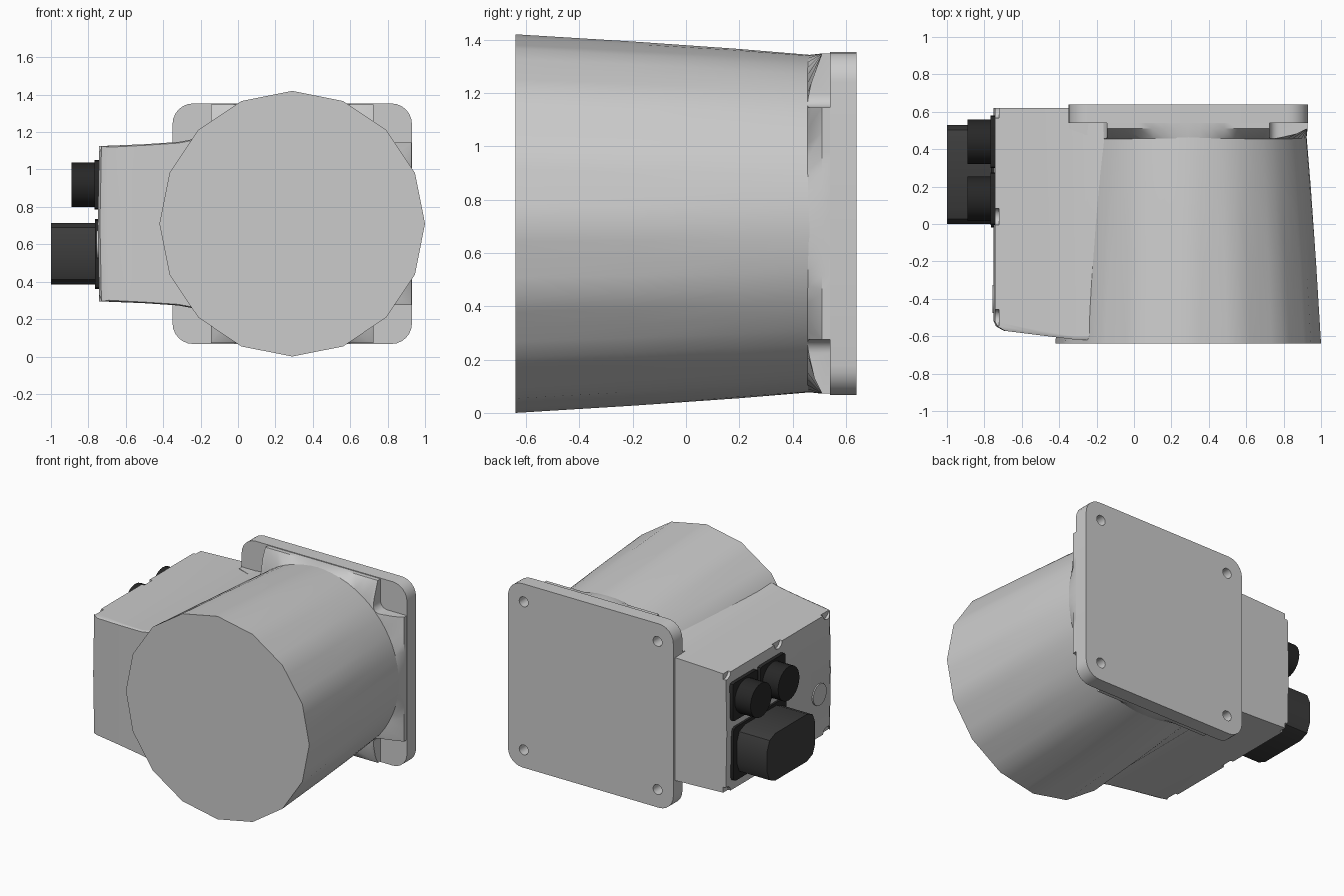
import bpy, bmesh
from math import cos, sin, pi, radians
from mathutils import Vector

if "Cube" in bpy.data.objects:
    bpy.data.objects.remove(bpy.data.objects["Cube"])

CX, CZ = 0.29, 0.71      # drum axis
N = 64


def loft(name, rings, colour=None, angle=30):
    """Skin closed rings of equal length and cap both ends."""
    bm = bmesh.new()
    vs = [[bm.verts.new(p) for p in r] for r in rings]
    n = len(rings[0])
    for a, b in zip(vs, vs[1:]):
        for i in range(n):
            j = (i + 1) % n
            bm.faces.new((a[i], a[j], b[j], b[i]))
    bm.faces.new(vs[0][::-1])
    bm.faces.new(vs[-1])
    bmesh.ops.recalc_face_normals(bm, faces=bm.faces)
    me = bpy.data.meshes.new(name)
    bm.to_mesh(me)
    bm.free()
    ob = bpy.data.objects.new(name, me)
    bpy.context.collection.objects.link(ob)
    if colour:
        mat = bpy.data.materials.new(name + "_paint")
        mat.diffuse_color = (*colour, 1)
        mat.use_nodes = True
        mat.node_tree.nodes["Principled BSDF"].inputs["Base Color"].default_value = mat.diffuse_color
        me.materials.append(mat)
    smooth(ob, angle)
    return ob


def smooth(ob, angle=30):
    bpy.ops.object.select_all(action='DESELECT')
    ob.select_set(True)
    bpy.context.view_layer.objects.active = ob
    bpy.ops.object.shade_smooth_by_angle(angle=radians(angle))


def cut(ob, cutters):
    bpy.context.view_layer.objects.active = ob
    for c in cutters:
        m = ob.modifiers.new("cut", 'BOOLEAN')
        m.operation, m.solver, m.object = 'DIFFERENCE', 'EXACT', c
        bpy.ops.object.modifier_apply(modifier=m.name)
        bpy.data.objects.remove(c)
    smooth(ob)


def circle(u, v, r, n):
    return [(u + r * cos(2 * pi * i / n), v + r * sin(2 * pi * i / n)) for i in range(n)]


def round_rect(u0, u1, v0, v1, r, seg=6):
    pts = []
    for k, (u, v) in enumerate([(u1 - r, v1 - r), (u0 + r, v1 - r), (u0 + r, v0 + r), (u1 - r, v0 + r)]):
        for i in range(seg + 1):
            a = (k + i / seg) * pi / 2
            pts.append((u + r * cos(a), v + r * sin(a)))
    return pts


def along_y(name, pts, y0, y1, **kw):
    return loft(name, [[(u, y, v) for u, v in pts] for y in (y0, y1)], **kw)


def along_x(name, pts, x0, x1, **kw):
    return loft(name, [[(x, u, v) for u, v in pts] for x in (x0, x1)], **kw)


# Tapered drum: sixteen-sided at the front, round at the back
def drum_ring(y, r, facet):
    ring = []
    for i in range(N):
        a = 2 * pi * i / N
        poly = cos(pi / 16) / cos(a % (pi / 8) - pi / 16)
        rr = r * (1 + facet * (poly - 1))
        ring.append((CX + rr * cos(a), y, CZ + rr * sin(a)))
    return ring


loft("drum", [drum_ring(-0.64, 0.71, 1), drum_ring(-0.2, 0.683, .65),
              drum_ring(0.2, 0.655, .25), drum_ring(0.5, 0.63, 0)])


# Collar turning the round drum into the square flange
def square_ring(y, h):
    ring = []
    for i in range(N):
        a = 2 * pi * i / N
        rr = min(h / max(abs(cos(a)), abs(sin(a))), 0.84)
        ring.append((CX + rr * cos(a), y, CZ + rr * sin(a)))
    return ring


collar = loft("collar", [drum_ring(0.455, 0.632, 0), square_ring(0.51, 0.638), square_ring(0.56, 0.638)])

# Mounting flange with four bolt holes; pockets in the collar above them
flange = along_y("mounting_flange", round_rect(CX - .64, CX + .64, CZ - .643, CZ + .643, 0.11), 0.54, 0.64)
holes, pockets = [], []
for sx in (-1, 1):
    for sz in (-1, 1):
        holes.append(along_y("hole_cutter", circle(CX + sx * .518, CZ + sz * .518, .035, 16), 0.4, 0.8))
        px, pz = CX + sx * .64, CZ + sz * .64
        pockets.append(along_y("pocket_cutter", round_rect(px - .205, px + .205, pz - .205, pz + .205, .05), 0.4, 0.54))
cut(flange, holes)
cut(collar, pockets)

# Connector housing on the left, flaring into the drum
back = [(-.742, .415), (-.5, .425), (-.35, .43), (-.25, .433), (-.12, .45), (0, .5)]
front = [(-.742, .415), (-.5, .425), (-.32, .437), (-.25, .45), (-.2, .485), (-.1, .5)]


def housing_ring(half, yf, left=-.742, shrink=0):
    top = [(max(x, left), z - shrink) for x, z in half]
    pts = [(x, CZ + z) for x, z in top[::-1]]
    pts += [(left - .008, CZ)]
    pts += [(x, CZ - z) for x, z in top]
    return [(x, yf(x), z) for x, z in pts]


housing = loft("connector_housing", [
    housing_ring(back, lambda x: 0.62),
    housing_ring(front, lambda x: -0.52 - .08 * min(1, (x + .75) / .4)),
    housing_ring(front, lambda x: -0.545 - .06 * min(1, (x + .75) / .4), -.73),
    housing_ring(front, lambda x: -0.57 - .05 * min(1, (x + .7) / .4), -.69, .006)])
notches = [along_x("notch_cutter", circle(y, CZ + s * .42, .045, 16), -.8, -.722)
           for y in (.61, .04, -.5) for s in (-1, 1)]
cut(housing, notches)

# Round plug on the housing face
along_x("vent_cap", circle(-.4, .6, .075, 24), -.757, -.72)

# Two round signal connectors on square bases
black, dark = (.02, .02, .02), (.045, .045, .045)
for i, y in enumerate((.44, .135)):
    along_x(f"signal_base_{i}", round_rect(y - .14, y + .14, .785, 1.05, .02, 2), -.768, -.72, colour=black)
    along_x(f"signal_connector_{i}", circle(y, .918, .118, 24), -.89, -.75, colour=black)

# Large power connector with chamfered edges
along_x("power_base", round_rect(-.02, .57, .36, .735, .03, 2), -.765, -.72, colour=black)
along_x("power_connector", round_rect(0, .53, .385, .715, .09, 2), -1, -.75, colour=dark)
